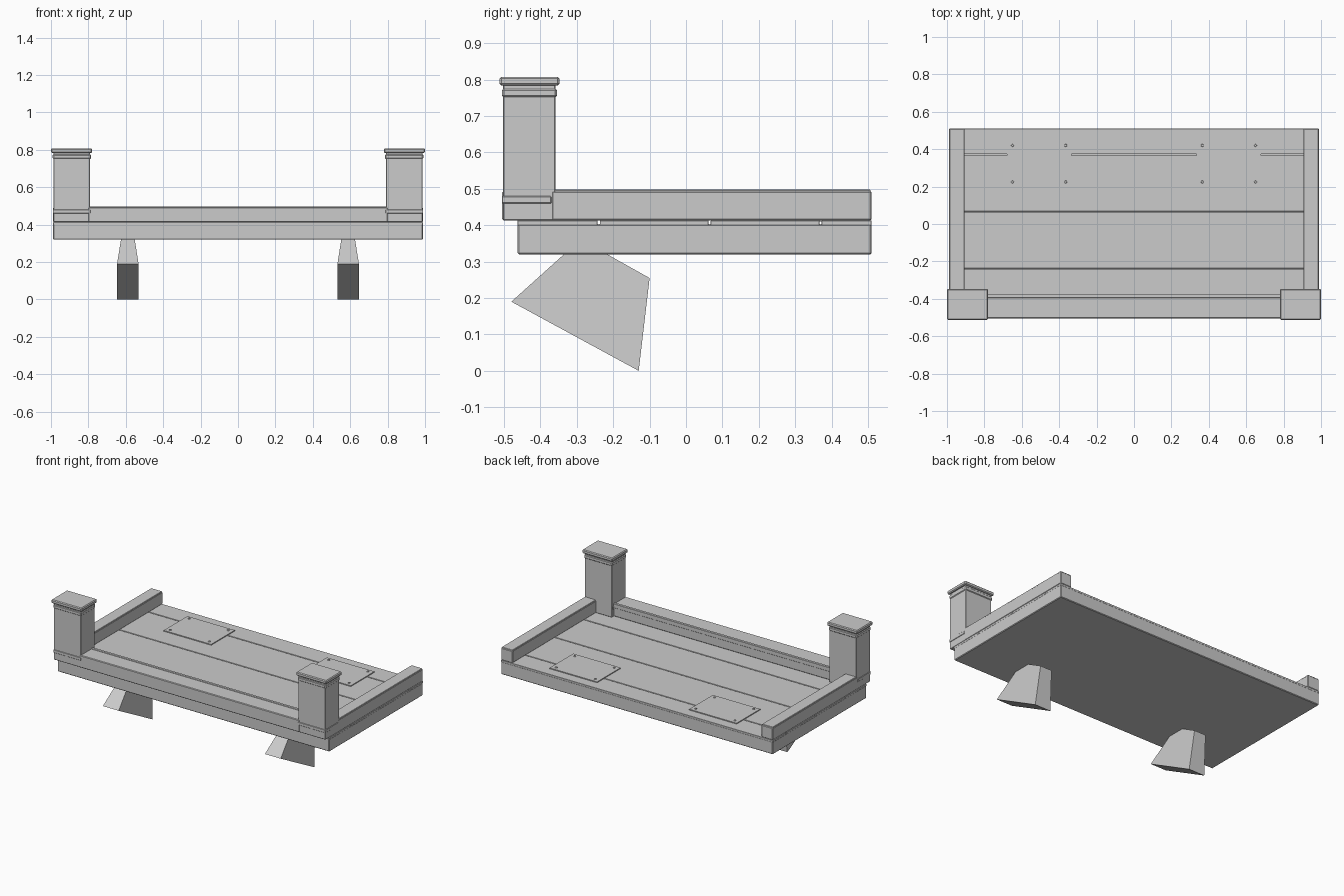
import bpy, bmesh
from mathutils import Matrix

old = bpy.data.objects.get("Cube")
if old:
    bpy.data.objects.remove(old, do_unlink=True)

grey = bpy.data.materials.new("plain grey")
grey.use_nodes = True
grey.diffuse_color = (0.6, 0.6, 0.6, 1)
grey.node_tree.nodes["Principled BSDF"].inputs["Base Color"].default_value = (0.6, 0.6, 0.6, 1)


def finish(name, bm, bevel=0.0):
    bmesh.ops.recalc_face_normals(bm, faces=bm.faces)
    mesh = bpy.data.meshes.new(name)
    bm.to_mesh(mesh)
    bm.free()
    mesh.materials.append(grey)
    ob = bpy.data.objects.new(name, mesh)
    bpy.context.collection.objects.link(ob)
    if bevel:
        mod = ob.modifiers.new("edge_bevel", "BEVEL")
        mod.width = bevel
        mod.segments = 1
    return ob


def box(name, x, y, z, bevel=0.0):
    """Box from its (low, high) range on each axis."""
    bm = bmesh.new()
    bmesh.ops.create_cube(bm, size=1)
    for v in bm.verts:
        for i, (low, high) in enumerate((x, y, z)):
            v.co[i] = low if v.co[i] < 0 else high
    return finish(name, bm, bevel)


def span(side, low, high):
    return tuple(sorted((side * low, side * high)))


# Platform with a planked top
WIDE, BACK, DECK = 0.988, 0.51, 0.413
box("platform", (-WIDE, WIDE), (-0.463, BACK), (0.32, 0.404), 0.004)
seams = [-0.463, -0.24, 0.065, 0.37, BACK]
gap = 0.003
for i, (a, b) in enumerate(zip(seams, seams[1:])):
    front = a + gap if i else a
    back = b - gap if b < BACK else b
    box("deck_plank", (-WIDE, WIDE), (front, back), (0.40, DECK), 0.001)

# Front rail with a slim raised strip along its inner edge
box("front_rail", (-0.80, 0.80), (-0.505, -0.38), (DECK, 0.494), 0.004)
box("front_rail_strip", (-0.80, 0.80), (-0.395, -0.376), (0.47, 0.498), 0.002)

# Sloping wedge foot outline: (y, z, half width)
foot_outline = [(-0.33, 0.325, 0.036), (-0.225, 0.325, 0.036), (-0.10, 0.255, 0.042),
                (-0.13, 0.0, 0.0575), (-0.48, 0.19, 0.0575)]

for side, label in ((1, "left"), (-1, "right")):
    # Side rail
    box(label + "_side_rail", span(side, 0.905, WIDE), (-0.37, BACK), (DECK, 0.494), 0.004)
    box(label + "_side_rail_top", span(side, 0.907, WIDE - 0.002), (-0.37, BACK - 0.003), (0.49, 0.498), 0.002)

    # Corner post with base band, neck band and cap
    box(label + "_post", span(side, 0.79, 0.987), (-0.503, -0.358), (DECK, 0.79), 0.003)
    box(label + "_post_base_band", span(side, 0.788, 0.99), (-0.506, -0.37), (0.46, 0.48), 0.002)
    box(label + "_post_neck", span(side, 0.786, 0.991), (-0.506, -0.354), (0.75, 0.777), 0.006)
    box(label + "_post_cap", span(side, 0.78, 1.0), (-0.512, -0.348), (0.784, 0.808), 0.005)

    # Wedge foot
    bm = bmesh.new()
    rings = [[bm.verts.new((side * 0.589 + s * w, y, z)) for y, z, w in foot_outline] for s in (-1, 1)]
    for ring in rings:
        bm.faces.new(ring)
    count = len(foot_outline)
    for i in range(count):
        j = (i + 1) % count
        bm.faces.new((rings[0][i], rings[0][j], rings[1][j], rings[1][i]))
    finish(label + "_foot", bm)

    # Bolted deck plate
    box(label + "_deck_plate", span(side, 0.335, 0.68), (0.20, 0.445), (DECK - 0.002, DECK + 0.006))
    bm = bmesh.new()
    for x in (0.365, 0.65):
        for y in (0.225, 0.42):
            bmesh.ops.create_cone(bm, cap_ends=True, segments=8, radius1=0.008, radius2=0.006,
                                  depth=0.006, matrix=Matrix.Translation((side * x, y, DECK + 0.008)))
    finish(label + "_plate_bolts", bm)
